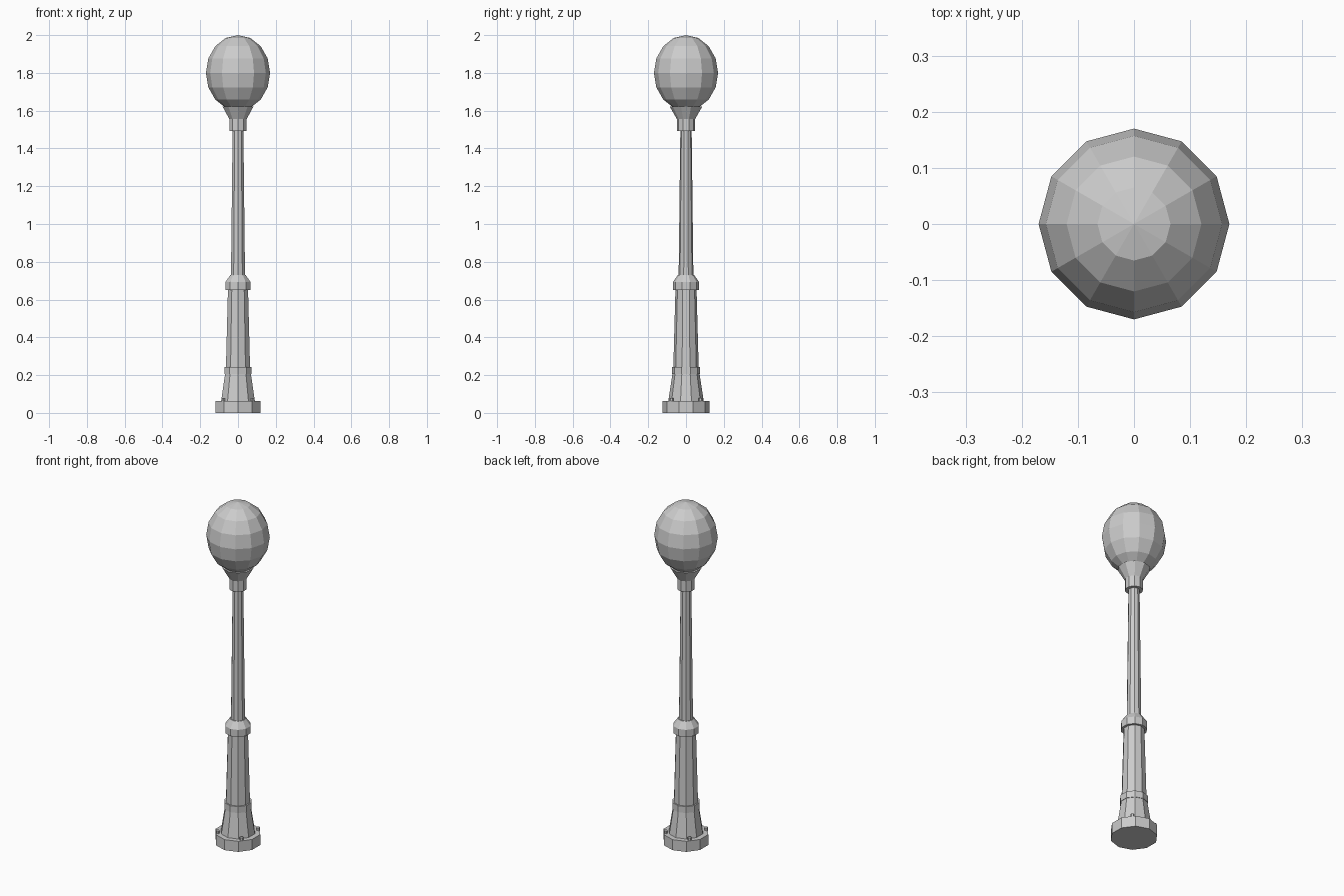
import bpy, bmesh, math
from mathutils import Matrix

if "Cube" in bpy.data.objects:
    bpy.data.objects.remove(bpy.data.objects["Cube"])

SIDES = 10


def finish(bm, name):
    bmesh.ops.recalc_face_normals(bm, faces=bm.faces)
    mesh = bpy.data.meshes.new(name)
    bm.to_mesh(mesh)
    bm.free()
    obj = bpy.data.objects.new(name, mesh)
    bpy.context.collection.objects.link(obj)
    return obj


def turned(name, profile):
    """Closed ten-sided turned part from (radius, z) points, a corner on the y axis."""
    bm = bmesh.new()
    rings = [[bm.verts.new((r * math.sin(k * math.tau / SIDES),
                            r * math.cos(k * math.tau / SIDES), z))
              for k in range(SIDES)] for r, z in profile]
    for a, b in zip(rings, rings[1:]):
        for i in range(SIDES):
            j = (i + 1) % SIDES
            bm.faces.new((a[i], a[j], b[j], b[i]))
    bm.faces.new(rings[0])
    bm.faces.new(rings[-1])
    return finish(bm, name)


# Foot, pedestal and post
turned("base_plinth", [(0.124, 0), (0.124, 0.062)])
turned("flared_pedestal", [(0.094, 0.062), (0.072, 0.205)])
turned("pedestal_collar", [(0.075, 0.205), (0.075, 0.243)])
turned("lower_post", [(0.067, 0.243), (0.056, 0.65)])
turned("middle_collar", [(0.070, 0.65), (0.070, 0.692), (0.043, 0.73)])
turned("upper_post", [(0.039, 0.73), (0.030, 1.495)])

# Cup that holds the globe
turned("lamp_cup", [(0.048, 1.492), (0.048, 1.555), (0.086, 1.622)])

# Globe
bm = bmesh.new()
bmesh.ops.create_uvsphere(
    bm, u_segments=12, v_segments=8, radius=1,
    matrix=Matrix.Translation((0, 0, 1.8)) @ Matrix.Diagonal((0.17, 0.17, 0.2, 1)))
finish(bm, "lamp_globe")

# Four bolts on the plinth
for sx in (-1, 1):
    for sy in (-1, 1):
        bm = bmesh.new()
        bmesh.ops.create_cone(
            bm, cap_ends=True, segments=6, radius1=0.01, radius2=0.01, depth=0.022,
            matrix=Matrix.Translation((sx * 0.077, sy * 0.077, 0.068)))
        finish(bm, "base_bolt")
